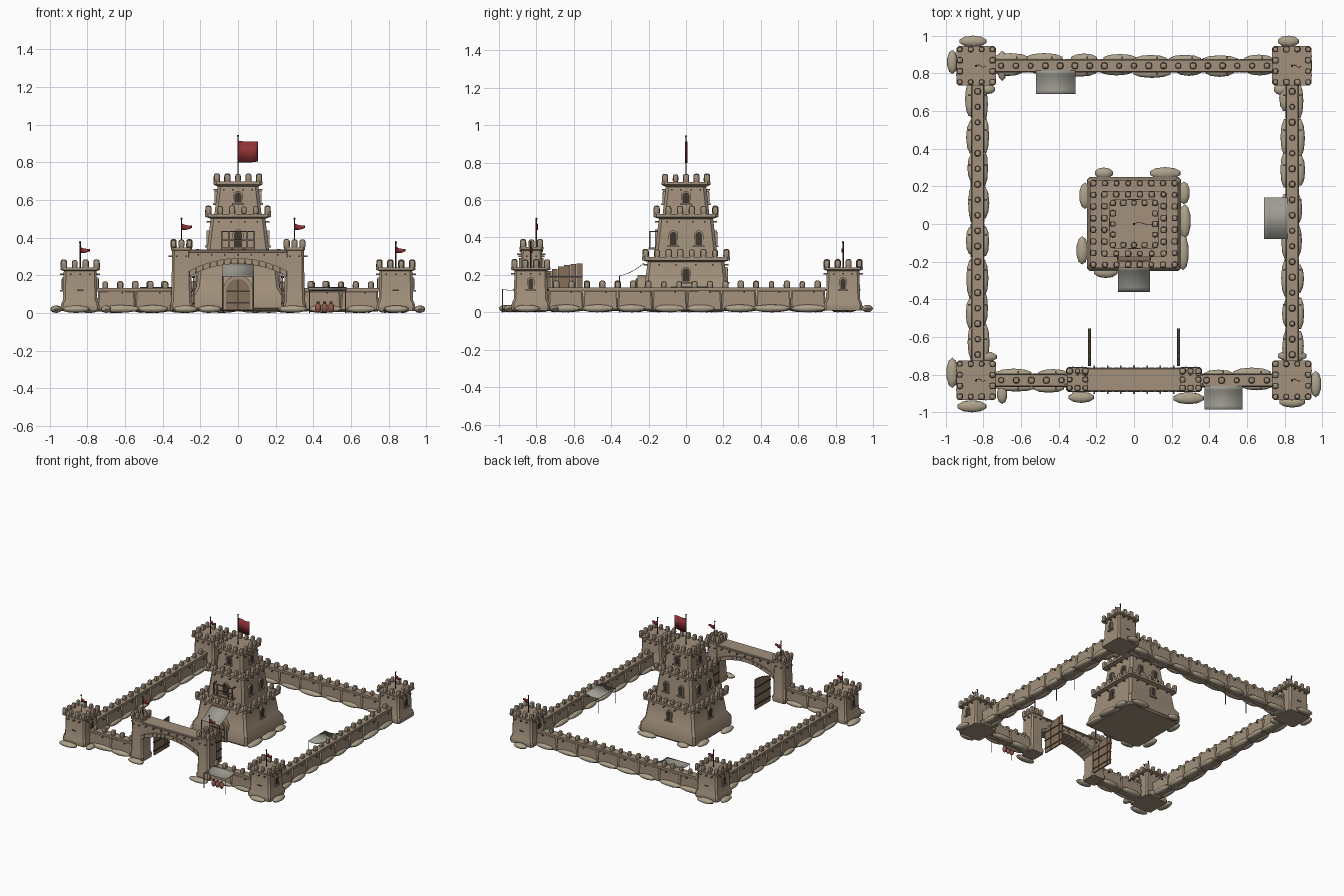
import bpy, bmesh, random
from math import pi, sin, cos, radians
from mathutils import Matrix, Vector

if "Cube" in bpy.data.objects:
    bpy.data.objects.remove(bpy.data.objects["Cube"], do_unlink=True)
random.seed(4)

COLORS = {
    "stone": (0.36, 0.28, 0.20),
    "rock": (0.42, 0.36, 0.26),
    "wood": (0.24, 0.16, 0.10),
    "iron": (0.05, 0.04, 0.03),
    "cloth": (0.34, 0.33, 0.29),
    "red": (0.27, 0.03, 0.035),
    "clay": (0.30, 0.10, 0.07),
}
parts = {}
I = Matrix()


def material(name):
    mat = bpy.data.materials.new(name)
    mat.use_nodes = True
    color = (*COLORS[name], 1)
    mat.diffuse_color = color
    mat.node_tree.nodes["Principled BSDF"].inputs["Base Color"].default_value = color
    return mat


def part(name, mat):
    return parts.setdefault(name, (bmesh.new(), mat))[0]


def at(x, y, z=0, turn=0):
    return Matrix.Translation((x, y, z)) @ Matrix.Rotation(turn, 4, "Z")


def box(bm, M, centre, size, taper=1, bevel=0, segments=1):
    verts = bmesh.ops.create_cube(bm, size=1)["verts"]
    for v in verts:
        k = taper if v.co.z > 0 else 1
        v.co = M @ (Vector(centre) + Vector((v.co.x * size[0] * k, v.co.y * size[1] * k, v.co.z * size[2])))
    if bevel:
        edges = list({e for v in verts for e in v.link_edges})
        bmesh.ops.bevel(bm, geom=edges, offset=bevel, segments=segments, profile=0.5, affect="EDGES")


def ball(bm, M, centre, half):
    m = M @ Matrix.Translation(centre) @ Matrix.Diagonal((*half, 1))
    bmesh.ops.create_icosphere(bm, subdivisions=2, radius=1, matrix=m)


def pole(bm, x, y, z0, z1, r=0.003):
    bmesh.ops.create_cone(bm, cap_ends=True, segments=8, radius1=r, radius2=r, depth=z1 - z0,
                          matrix=Matrix.Translation((x, y, (z0 + z1) / 2)))


def prism(bm, M, profile, y0, y1):
    """Extrude an x-z outline from y0 to y1."""
    a = [bm.verts.new(M @ Vector((x, y0, z))) for x, z in profile]
    b = [bm.verts.new(M @ Vector((x, y1, z))) for x, z in profile]
    bm.faces.new(a)
    bm.faces.new(b[::-1])
    for i in range(len(a)):
        j = (i + 1) % len(a)
        bm.faces.new((a[j], a[i], b[i], b[j]))


def loft(bm, M, rings, chamfer=0.012):
    """Stack chamfered rectangles given as (half_x, half_y, z)."""
    loops = []
    for hx, hy, z in rings:
        c = chamfer
        pts = [(hx, c - hy), (hx, hy - c), (hx - c, hy), (c - hx, hy),
               (-hx, hy - c), (-hx, c - hy), (c - hx, -hy), (hx - c, -hy)]
        loops.append([bm.verts.new(M @ Vector((x, y, z))) for x, y in pts])
    bm.faces.new(loops[0][::-1])
    bm.faces.new(loops[-1])
    for a, b in zip(loops, loops[1:]):
        for i in range(8):
            j = (i + 1) % 8
            bm.faces.new((a[i], a[j], b[j], b[i]))


def merlon(bm, M, x, y, z, h=0.046):
    s = random.uniform(0.9, 1.1)
    box(bm, M, (x, y, z + h / 2 - 0.004), (0.032 * s, 0.032 * s, h * s), 0.95, 0.011, 2)


def merlon_ring(bm, M, hx, hy, nx, ny, z):
    for i in range(nx):
        for s in (-1, 1):
            merlon(bm, M, hx * (2 * i / (nx - 1) - 1), s * hy, z)
    for i in range(1, ny - 1):
        for s in (-1, 1):
            merlon(bm, M, s * hx, hy * (2 * i / (ny - 1) - 1), z)


def arch(w, h, n=8):
    r = w / 2
    return [(-r, 0), (r, 0)] + [(r * cos(pi * i / n), h - r + r * sin(pi * i / n)) for i in range(n + 1)]


def window(prefix, M, dist, turn, x, z, w=0.032, h=0.06):
    m = M @ Matrix.Rotation(turn, 4, "Z") @ Matrix.Translation((x, -dist, z))
    frame = part(prefix + "_window_frames", "stone")
    prism(frame, m @ Matrix.Translation((0, 0, -0.006)), arch(w + 0.016, h + 0.014), -0.007, 0.02)
    prism(part(prefix + "_window_openings", "iron"), m, arch(w, h), -0.009, 0.01)
    box(frame, m, (0, -0.008, -0.007), (w + 0.028, 0.016, 0.009))


def pegs(bm, M, dist, z, xs, turns=range(4)):
    for t in turns:
        for x in xs:
            box(bm, M @ Matrix.Rotation(t * pi / 2, 4, "Z"), (x, -dist, z), (0.008, 0.026, 0.008))


def flag(name, x, y, z0, z1, length, height, tip):
    """Pole with a waving cloth; tip is the cloth's height ratio at its free end."""
    pole(part(name + "_pole", "iron"), x, y, z0, z1, 0.0035)
    ball(part(name + "_pole", "iron"), I, (x, y, z1), (0.006, 0.006, 0.006))
    bm, n, pairs = part(name, "red"), 10, []
    for i in range(n + 1):
        u = i / n
        h = height * (1 + (tip - 1) * u)
        mid = z1 - 0.025 - height / 2 - 0.004 * sin(u * pi)
        wave = y + 0.006 * sin(u * 2 * pi)
        pairs.append([bm.verts.new((x + u * length, wave, mid + s * h / 2)) for s in (-1, 1)])
    for a, b in zip(pairs, pairs[1:]):
        bm.faces.new((a[0], b[0], b[1], a[1]))


def awning(name, M, w, depth, z_wall, z_out):
    """Sagging canvas reaching out along -y on two poles."""
    bm, n, rows = part(name, "cloth"), 6, []
    for i in range(n + 1):
        u = i / n
        z = z_wall + (z_out - z_wall) * u - 0.012 * sin(pi * u)
        rows.append([bm.verts.new(M @ Vector((s * w / 2, -depth * u, z))) for s in (-1, 1)])
    for a, b in zip(rows, rows[1:]):
        bm.faces.new((a[0], b[0], b[1], a[1]))
    for s in (-1, 1):
        p = M @ Vector((s * (w / 2 - 0.004), -depth + 0.004, 0))
        pole(part(name + "_poles", "wood"), p.x, p.y, 0, z_out)


def wall(name, x, y, length, turn):
    """Curtain wall centred on (x, y), running along its local x."""
    M = at(x, y, 0, turn)
    bm = part(name, "stone")
    n = max(2, round(length / 0.185))
    step = length / n
    for i in range(n):
        cx = (i + 0.5) * step - length / 2
        box(bm, M, (cx, 0, 0.064), (step + 0.008, 0.074, 0.112 + random.uniform(-0.004, 0.004)), 0.93, 0.008)
        for s in (-1, 1):
            ball(part(name + "_footing", "rock"), M,
                 (cx + random.uniform(-0.02, 0.02), s * random.uniform(0.026, 0.04), 0.021),
                 (random.uniform(0.07, 0.11), random.uniform(0.022, 0.03), 0.021))
            box(part(name + "_pegs", "wood"), M, (cx + 0.03, s * 0.036, 0.108), (0.008, 0.028, 0.008))
    box(bm, M, (0, 0, 0.123), (length, 0.062, 0.018))
    count = round(length / 0.08)
    for i in range(count):
        merlon(part(name + "_merlons", "stone"), M, (i + 0.5) * length / count - length / 2, 0, 0.13, 0.042)


# Curtain walls
wall("back_wall", 0, 0.84, 1.49, 0)
wall("left_wall", 0.84, 0.005, 1.48, pi / 2)
wall("right_wall", -0.83, 0.005, 1.48, pi / 2)
wall("front_left_wall", 0.545, -0.83, 0.40, 0)
wall("front_right_wall", -0.545, -0.83, 0.40, 0)

# Corner towers
for side, x in (("left", 0.838), ("right", -0.838)):
    for end, y in (("front", -0.83), ("back", 0.84)):
        name, M = f"{end}_{side}_tower", at(x, y)
        rings = ((0.100, 0.01), (0.104, 0.03), (0.100, 0.05), (0.091, 0.07), (0.087, 0.222), (0.105, 0.228), (0.105, 0.24))
        loft(part(name, "stone"), M, [(h, h, z) for h, z in rings])
        merlon_ring(part(name + "_merlons", "stone"), M, 0.087, 0.087, 4, 4, 0.24)
        pegs(part(name + "_pegs", "wood"), M, 0.093, 0.205, (-0.05, 0, 0.05))
        for t in (pi / 2, -pi / 2):
            window(name, M, 0.09, t, 0, 0.125, 0.026, 0.055)
        for s in (-1, 1):
            box(part(name + "_slits", "iron"), M, (0, s * 0.088, 0.12), (0.035, 0.012, 0.007))
        flag(name + "_flag", x, y, 0.235, 0.375, 0.05, 0.032, 0.4)

# Loose footing rocks: x, y, half width, half depth
ROCKS = [(-.16, .27, .05, .03), (.165, .27, .085, .032), (.265, .165, .032, .06), (.27, .015, .032, .09),
         (.26, -.15, .032, .095), (-.26, .15, .032, .07), (-.275, -.14, .032, .075), (-.15, -.255, .065, .032),
         (-.855, .97, .075, .03), (-.965, .86, .028, .064), (.82, .97, .058, .03), (-.965, -.79, .032, .08),
         (-.86, -.968, .08, .032), (.965, -.85, .03, .07), (.84, -.945, .07, .03), (-.7, -.905, .028, .05),
         (-.28, -.92, .07, .03), (.29, -.925, .085, .032), (-.7, .84, .028, .08), (-.78, .715, .045, .026),
         (.78, .715, .04, .03), (-.8, -.705, .075, .03), (.84, -.70, .08, .03)]
for x, y, hx, hy in ROCKS:
    ball(part("footing_rocks", "rock"), I, (x, y, 0.02), (hx, hy, 0.02))

# Gatehouse towers and open gate doors
for side, s in (("left", 1), ("right", -1)):
    name, M = f"{side}_gate_tower", at(s * 0.3, -0.826)
    rings = ((0.058, 0.062, 0.01), (0.062, 0.066, 0.04), (0.054, 0.06, 0.06), (0.05, 0.056, 0.33),
             (0.056, 0.063, 0.335), (0.056, 0.063, 0.348))
    loft(part(name, "stone"), M, rings)
    merlon_ring(part(name + "_merlons", "stone"), M, 0.042, 0.045, 3, 3, 0.348)
    pegs(part(name + "_pegs", "wood"), M, 0.056, 0.30, (-0.025, 0.025))
    flag(name + "_flag", s * 0.3, -0.80, 0.345, 0.50, 0.055, 0.034, 0.4)
    door = part(f"{side}_gate_door", "wood")
    for i in range(6):
        h = 0.205 + 0.04 * sin(i / 5 * pi / 2)
        box(door, I, (s * 0.235, -0.735 + i * 0.033, 0.015 + h / 2), (0.01, 0.031, h))
    for z in (0.05, 0.12, 0.19):
        box(part(f"{side}_gate_door_bands", "iron"), I, (s * 0.235, -0.655, z), (0.016, 0.20, 0.01))

# Arched bridge over the gate
N = 14
curve = [(-0.26 + 0.52 * i / N, 0.195 + 0.07 * sin(pi * i / N) ** 0.8) for i in range(N + 1)]
prism(part("gate_bridge", "stone"), I, curve + [(0.26, 0.325), (-0.26, 0.325)], -0.882, -0.772)
box(part("gate_bridge", "stone"), I, (0, -0.827, 0.328), (0.52, 0.124, 0.016), 1, 0.004)
for a, b in zip(curve, curve[1:]):
    gap = 0.0015
    quad = [(a[0] + gap, a[1] - 0.004), (b[0] - gap, b[1] - 0.004), (b[0] - gap, b[1] + 0.026), (a[0] + gap, a[1] + 0.026)]
    prism(part("gate_arch_stones", "stone"), I, quad, -0.892, -0.762)
for i in range(7):
    for y in (-0.89, -0.764):
        box(part("gate_bridge_pegs", "wood"), I, (-0.21 + i * 0.07, y, 0.31), (0.008, 0.026, 0.008))

# Three-tier keep
TIERS = [((0.235, 0.01), (0.25, 0.025), (0.248, 0.09), (0.222, 0.135), (0.205, 0.27), (0.234, 0.278), (0.234, 0.295)),
         ((0.168, 0.29), (0.165, 0.33), (0.145, 0.50), (0.175, 0.51), (0.175, 0.526)),
         ((0.125, 0.52), (0.122, 0.55), (0.108, 0.67), (0.130, 0.682), (0.130, 0.697))]
for tier, rings, n in zip(("lower", "middle", "upper"), TIERS, (8, 6, 5)):
    name, (edge, top) = tier + "_keep", rings[-1]
    loft(part(name, "stone"), I, [(h, h, z) for h, z in rings], 0.016)
    merlon_ring(part(name + "_merlons", "stone"), I, edge - 0.018, edge - 0.018, n, n, top)
    body = rings[-3][0]
    pegs(part(name + "_pegs", "wood"), I, body + 0.008, top - 0.042, [body * k for k in (-0.7, -0.25, 0.25, 0.7)])
for k in range(4):
    t = k * pi / 2
    if k:
        window("lower_keep", I, 0.216, t, 0, 0.165, 0.036, 0.07)
        for x in (-0.068, 0.068):
            window("middle_keep", I, 0.159, t, x, 0.36, 0.034, 0.07)
    window("upper_keep", I, 0.117, t, 0, 0.585, 0.036, 0.055)
flag("keep_flag", 0, 0, 0.69, 0.94, 0.105, 0.115, 0.93)

# Keep entrance
M = at(0, -0.245, 0.015)
prism(part("keep_door_frame", "stone"), M, arch(0.16, 0.185), -0.015, 0.04)
prism(part("keep_door", "wood"), M, arch(0.125, 0.165), -0.022, 0.01)
for z in (0.04, 0.10):
    box(part("keep_door_bands", "iron"), M, (0, -0.022, z), (0.12, 0.006, 0.008))
box(part("keep_door_bands", "iron"), M, (0, -0.022, 0.08), (0.004, 0.004, 0.16))

# Balcony above the entrance
window("balcony", I, 0.158, 0, 0, 0.35, 0.045, 0.085)
box(part("balcony_floor", "wood"), I, (0, -0.175, 0.342), (0.18, 0.05, 0.01))
for x in (-0.085, -0.05, 0.05, 0.085):
    box(part("balcony_posts", "wood"), I, (x, -0.195, 0.387), (0.008, 0.008, 0.09))
for z in (0.385, 0.432):
    box(part("balcony_rails", "wood"), I, (0, -0.195, z), (0.18, 0.007, 0.007))
for x in (-0.085, 0.085):
    box(part("balcony_rails", "wood"), I, (x, -0.172, 0.432), (0.007, 0.046, 0.007))

# Awnings and the pots beneath the front one
awning("keep_awning", at(0, -0.225), 0.17, 0.135, 0.265, 0.195)
awning("front_awning", at(0.475, -0.86), 0.20, 0.125, 0.135, 0.122)
awning("back_awning", at(-0.415, 0.815), 0.21, 0.125, 0.135, 0.122)
awning("left_awning", at(0.815, 0.03, 0, -pi / 2), 0.22, 0.125, 0.135, 0.122)
for x in (0.425, 0.46, 0.495):
    ball(part("clay_pots", "clay"), I, (x, -0.92, 0.027), (0.017, 0.017, 0.027))
    pole(part("clay_pots", "clay"), x, -0.92, 0.045, 0.06, 0.008)

# Turn the collected parts into objects
mats = {name: material(name) for name in COLORS}
bpy.ops.object.select_all(action="DESELECT")
for name, (bm, mat) in parts.items():
    bmesh.ops.recalc_face_normals(bm, faces=bm.faces)
    mesh = bpy.data.meshes.new(name)
    bm.to_mesh(mesh)
    bm.free()
    mesh.materials.append(mats[mat])
    obj = bpy.data.objects.new(name, mesh)
    bpy.context.collection.objects.link(obj)
    if name.endswith(("_flag", "_awning")):
        obj.modifiers.new("Thickness", "SOLIDIFY").thickness = 0.003
    obj.select_set(True)
    bpy.context.view_layer.objects.active = obj
bpy.ops.object.shade_smooth_by_angle(angle=radians(35))
